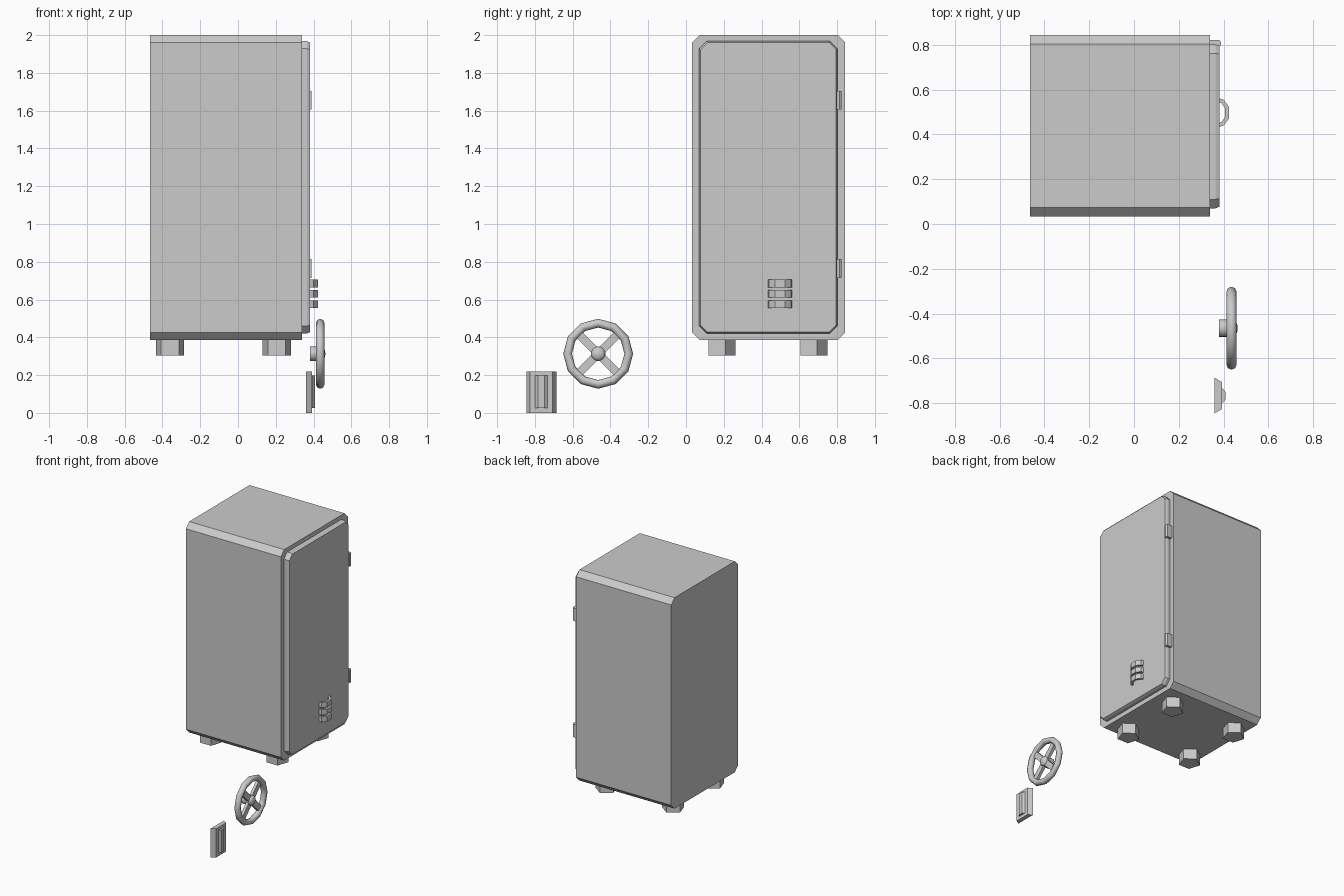
import bpy, bmesh, math
from math import pi, sin, cos
from mathutils import Matrix

if "Cube" in bpy.data.objects:
    bpy.data.objects.remove(bpy.data.objects["Cube"])


def loft(name, rings):
    """Join matching rings of 3D points into a capped solid."""
    bm = bmesh.new()
    vs = [[bm.verts.new(p) for p in r] for r in rings]
    n = len(rings[0])
    for a, b in zip(vs, vs[1:]):
        for i in range(n):
            j = (i + 1) % n
            bm.faces.new((a[i], a[j], b[j], b[i]))
    bm.faces.new(vs[0][::-1])
    bm.faces.new(vs[-1])
    bmesh.ops.recalc_face_normals(bm, faces=bm.faces)
    me = bpy.data.meshes.new(name)
    bm.to_mesh(me)
    bm.free()
    ob = bpy.data.objects.new(name, me)
    bpy.context.collection.objects.link(ob)
    return ob


def octagon(x, y0, y1, z0, z1, c):
    """Chamfered rectangle in the YZ plane at a given x."""
    return [(x, y0 + c, z0), (x, y1 - c, z0), (x, y1, z0 + c), (x, y1, z1 - c),
            (x, y1 - c, z1), (x, y0 + c, z1), (x, y0, z1 - c), (x, y0, z0 + c)]


def upright(name, profile, z0, z1):
    """Extrude an XY profile along z."""
    return loft(name, [[(x, y, z) for x, y in profile] for z in (z0, z1)])


# Cabinet body
loft("safe_body", [octagon(x, 0.033, 0.843, 0.385, 2.0, 0.04) for x in (-0.465, 0.34)])

# Door with a slightly bevelled front rim
loft("door", [octagon(0.335, 0.07, 0.802, 0.42, 1.968, 0.04),
              octagon(0.364, 0.07, 0.802, 0.42, 1.968, 0.04),
              octagon(0.381, 0.077, 0.795, 0.427, 1.961, 0.037)])

# Hinges
hinge = [(0.335, 0.797), (0.388, 0.797), (0.388, 0.812), (0.38, 0.822), (0.335, 0.822)]
for label, z in (("lower", 0.715), ("upper", 1.605)):
    upright(label + "_hinge", hinge, z, z + 0.1)

# Combination dials: open half rings standing on the door
half = [(0.378, 0.064), (0.4, 0.058), (0.424, 0.026)]
inner = [(0.407, 0.018), (0.39, 0.043), (0.378, 0.047)]
arch = ([(x, 0.497 + d) for x, d in half] + [(x, 0.497 - d) for x, d in half[::-1]]
        + [(x, 0.497 - d) for x, d in inner[::-1]] + [(x, 0.497 + d) for x, d in inner])
for i in range(3):
    z = 0.555 + 0.055 * i
    upright("dial_%d" % (i + 1), arch, z, z + 0.04)

# Five-sided feet, flat side to the front
for x in (-0.36, 0.205):
    for y in (0.184, 0.67):
        pts = [(x + 0.079 * cos(pi / 2 + k * 2 * pi / 5),
                y + 0.079 * sin(pi / 2 + k * 2 * pi / 5)) for k in range(5)]
        upright("foot", pts, 0.305, 0.387)

# Wheel handle: rim, hub, round cap, crossed spokes
wy, wz = -0.465, 0.313
bpy.ops.mesh.primitive_torus_add(major_segments=12, minor_segments=8, major_radius=0.162,
                                 minor_radius=0.023, location=(0.435, wy, wz),
                                 rotation=(0, pi / 2, 0))
bpy.context.object.name = "wheel_rim"
bpy.ops.object.shade_smooth_by_angle(angle=math.radians(50))
bpy.ops.mesh.primitive_cylinder_add(vertices=16, radius=0.039, depth=0.06,
                                    location=(0.41, wy, wz), rotation=(0, pi / 2, 0))
bpy.context.object.name = "wheel_hub"
bpy.ops.object.shade_smooth_by_angle(angle=math.radians(40))
bpy.ops.mesh.primitive_uv_sphere_add(segments=16, ring_count=8, radius=0.038,
                                     location=(0.44, wy, wz), rotation=(0, pi / 2, 0))
cap = bpy.context.object
cap.name = "wheel_cap"
cap.scale = (1, 1, 1)
cap.data.transform(Matrix.Diagonal((1, 1, 0.6, 1)))
bpy.ops.object.shade_smooth_by_angle(angle=math.radians(50))
for s in (1, -1):
    bpy.ops.mesh.primitive_cube_add(size=1, location=(0.432, wy, wz), rotation=(s * pi / 4, 0, 0))
    spoke = bpy.context.object
    spoke.name = "wheel_spoke"
    spoke.scale = (0.022, 0.32, 0.044)

# Handle plate with tapered sides and a raised grip
upright("handle_plate", [(0.36, -0.845), (0.36, -0.686), (0.393, -0.706), (0.393, -0.825)],
        0, 0.22)
upright("handle_grip", [(0.385, -0.799), (0.395, -0.799), (0.408, -0.783), (0.408, -0.75),
                        (0.395, -0.733), (0.385, -0.733)], 0.025, 0.198)
